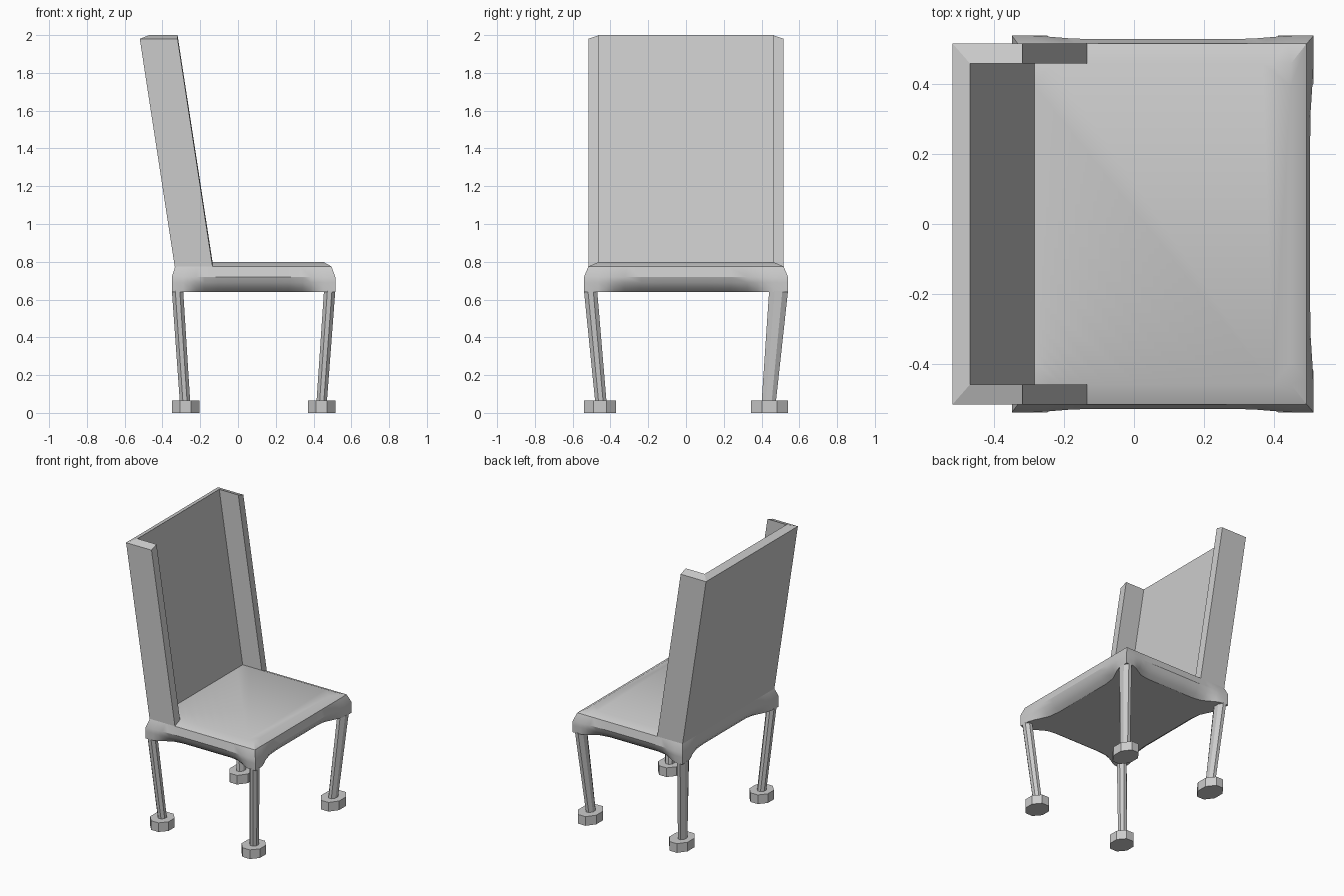
import bpy, bmesh

if "Cube" in bpy.data.objects:
    bpy.data.objects.remove(bpy.data.objects["Cube"])


def loft(name, rings, caps=True, smooth=False):
    """Skin a list of equal-length point rings."""
    bm = bmesh.new()
    vs = [[bm.verts.new(p) for p in r] for r in rings]
    n = len(rings[0])
    for a, b in zip(vs, vs[1:]):
        for i in range(n):
            j = (i + 1) % n
            bm.faces.new((a[i], a[j], b[j], b[i]))
    if caps:
        bm.faces.new(vs[0])
        bm.faces.new(vs[-1])
    else:
        # U-shaped ends: wing, panel, wing
        for r in (vs[0], vs[-1]):
            for q in ((0, 1, 2, 3), (0, 3, 4, 7), (4, 5, 6, 7)):
                bm.faces.new([r[k] for k in q])
    bmesh.ops.recalc_face_normals(bm, faces=bm.faces)
    me = bpy.data.meshes.new(name)
    bm.to_mesh(me)
    bm.free()
    ob = bpy.data.objects.new(name, me)
    bpy.context.collection.objects.link(ob)
    if smooth:
        bpy.context.view_layer.objects.active = ob
        ob.select_set(True)
        bpy.ops.object.shade_smooth_by_angle(angle=0.52)
        ob.select_set(False)
    return ob


# Seat: bevelled top, apron tucked in between the corners
STEPS = [0, 0.07, 0.11, 0.15, 0.2, 0.28, 0.4, 0.5, 0.6, 0.72, 0.8, 0.85, 0.89, 0.93]


def seat_ring(x0, x1, y, z, tuck):
    corners = [(x0, -y), (x1, -y), (x1, y), (x0, y)]
    inward = [(0, 1), (-1, 0), (0, -1), (1, 0)]
    pts = []
    for k in range(4):
        (ax, ay), (bx, by) = corners[k], corners[(k + 1) % 4]
        for t in STEPS:
            s = max(0, min(1, (min(t, 1 - t) - 0.05) / 0.2))
            w = tuck * s * s * (3 - 2 * s)
            pts.append((ax + (bx - ax) * t + inward[k][0] * w,
                        ay + (by - ay) * t + inward[k][1] * w, z))
    return pts


loft("seat", [
    seat_ring(-0.285, 0.45, 0.46, 0.80, 0),
    seat_ring(-0.333, 0.495, 0.517, 0.775, 0),
    seat_ring(-0.35, 0.515, 0.54, 0.72, 0.01),
    seat_ring(-0.35, 0.515, 0.54, 0.69, 0.022),
    seat_ring(-0.35, 0.515, 0.54, 0.66, 0.046),
    seat_ring(-0.35, 0.515, 0.54, 0.64, 0.075),
], smooth=True)

# Backrest: leaning U-shaped shell with sloped top edge
half = [(-0.335, -0.517, 0), (-0.135, -0.517, 0), (-0.135, -0.46, 1), (-0.285, -0.46, 1)]
section = half + [(x, -y, i) for x, y, i in reversed(half)]
loft("backrest", [
    [(x, y, 0.775 + 0.025 * i) for x, y, i in section],
    [(x - 0.185, y, 1.98 + 0.02 * i) for x, y, i in section],
], caps=False)


def octagon(cx, cy, wx, wy, z, c=0.3):
    a, b = wx / 2, wy / 2
    p, q = a - c * wx, b - c * wy
    return [(cx + x, cy + y, z) for x, y in (
        (-p, -b), (p, -b), (a, -q), (a, q), (p, b), (-p, b), (-a, q), (-a, -q))]


# Legs and feet: (top centre, bottom centre, foot centre) per side
xs = {"front": (0.485, 0.4425, 0.4425), "rear": (-0.32, -0.28, -0.2775)}
ys = {"left": (-0.505, 0.07, -0.45, 0.06, -0.455, 0.17),
      "right": (0.49, 0.10, 0.4375, 0.075, 0.4425, 0.195)}
for xn, (xt, xb, xf) in xs.items():
    for yn, (yt, wt, yb, wb, yf, wf) in ys.items():
        loft(f"{xn}_{yn}_leg", [octagon(xt, yt, 0.06, wt, 0.645),
                                octagon(xb, yb, 0.055, wb, 0.05)])
        loft(f"{xn}_{yn}_foot", [octagon(xf, yf, 0.145, wf, 0),
                                 octagon(xf, yf, 0.145, wf, 0.065)])
